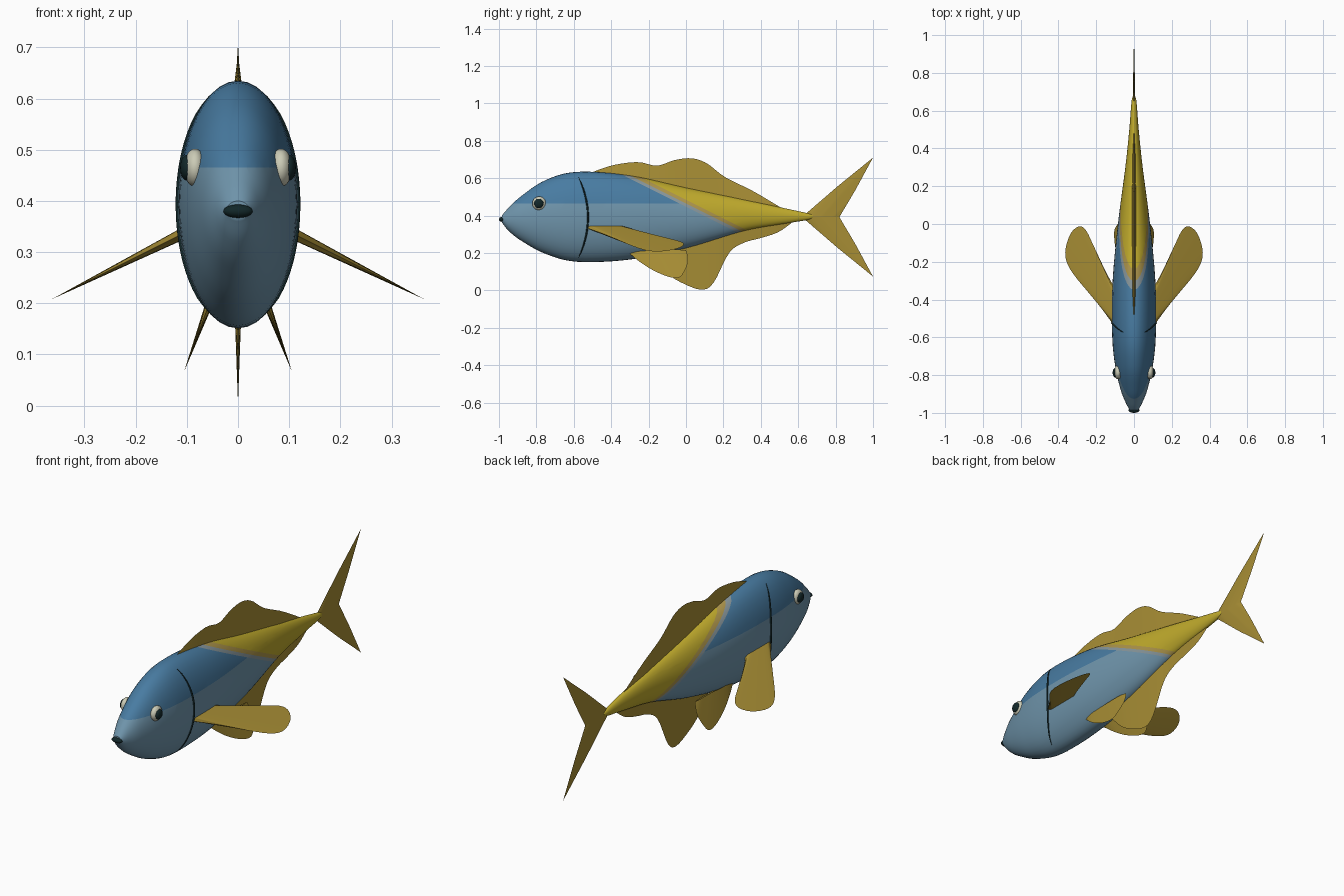
import bpy, bmesh, math
from mathutils import Vector

cube = bpy.data.objects.get("Cube")
if cube:
    bpy.data.objects.remove(cube, do_unlink=True)


def material(name, r, g, b):
    m = bpy.data.materials.new(name)
    m.use_nodes = True
    m.diffuse_color = (r, g, b, 1)
    bsdf = m.node_tree.nodes["Principled BSDF"]
    bsdf.inputs["Base Color"].default_value = (r, g, b, 1)
    bsdf.inputs["Roughness"].default_value = 0.6
    return m


BACK = material("back blue", .065, .2, .36)
BELLY = material("belly pale blue", .16, .3, .41)
YELLOW = material("tail yellow", .52, .4, .025)
TAN = material("edge tan", .42, .3, .07)
GREY = material("edge grey", .25, .31, .33)
FIN = material("fin ochre", .39, .27, .035)
WHITE = material("eye white", .6, .6, .47)
DARK = material("dark teal", .006, .02, .022)


def sample(points, count, smooth=True):
    """Evenly sample a polyline or a spline through the points."""
    pts = [Vector(p) for p in points]
    out = []
    for k in range(count + 1):
        f = k / count * (len(pts) - 1)
        i = min(int(f), len(pts) - 2)
        t = f - i
        b, c = pts[i], pts[i + 1]
        if smooth:
            a, d = pts[max(i - 1, 0)], pts[min(i + 2, len(pts) - 1)]
            out.append(b + (c - a) * (t / 2) + (2 * a - 5 * b + 4 * c - d) * (t * t / 2)
                       + (3 * b - a - 3 * c + d) * (t ** 3 / 2))
        else:
            out.append(b.lerp(c, t))
    return out


def shade(ob):
    bpy.ops.object.select_all(action="DESELECT")
    ob.select_set(True)
    bpy.context.view_layer.objects.active = ob
    bpy.ops.object.shade_smooth_by_angle(angle=math.radians(40))


def make(name, bm, *mats):
    bmesh.ops.recalc_face_normals(bm, faces=bm.faces)
    me = bpy.data.meshes.new(name)
    bm.to_mesh(me)
    bm.free()
    for m in mats:
        me.materials.append(m)
    ob = bpy.data.objects.new(name, me)
    bpy.context.collection.objects.link(ob)
    shade(ob)
    return ob


# Body sections: y, bottom, top, half width
sections = sample([
    (-.985, .365, .4, .022), (-.95, .32, .44, .042), (-.88, .265, .505, .07),
    (-.75, .195, .59, .1), (-.58, .153, .634, .116), (-.3, .165, .615, .113),
    (0, .225, .55, .085), (.3, .315, .488, .046), (.5, .352, .445, .025),
    (.64, .375, .415, .014), (.675, .385, .405, .007)], 60)

# Body loft
SIDES = 40
bm = bmesh.new()
rings = []
for y, low, high, w in sections:
    ring = []
    for k in range(SIDES):
        a = math.tau * k / SIDES
        ring.append(bm.verts.new((w * math.sin(a), y, (low + high) / 2 + (high - low) / 2 * math.cos(a))))
    rings.append(ring)
for r, s in zip(rings, rings[1:]):
    for k in range(SIDES):
        n = (k + 1) % SIDES
        bm.faces.new((r[k], r[n], s[n], s[k]))
bm.faces.new(rings[0])
bm.faces.new(rings[-1])

# Cut the colour borders, then colour each zone
SIDE_LINE = .465
SLOPE = Vector((0, .5, 1))
BANDS = (.447, .464, .485)
cuts = [(Vector((0, 0, 1)), SIDE_LINE)] + [(SLOPE, b) for b in BANDS]
for normal, level in cuts:
    bmesh.ops.bisect_plane(bm, geom=bm.verts[:] + bm.edges[:] + bm.faces[:], dist=1e-5,
                           plane_co=(0, 0, level), plane_no=normal)
for f in bm.faces:
    c = f.calc_center_median()
    zone = sum(c.dot(SLOPE) > b for b in BANDS)
    f.material_index = zone + 1 if zone else int(c.z < SIDE_LINE)
make("body", bm, BACK, BELLY, GREY, TAN, YELLOW)
# (zone 1, 2 and 3 map to grey, tan and yellow)


def fin(name, base, edge, thick, place, normal, smooth=True, count=32):
    """Thin fin, thick along its base and sharp along its outer edge."""
    bm = bmesh.new()
    off = Vector(normal).normalized() * thick
    roots = [Vector(place(*p)) for p in sample(base, count, smooth)]
    tips = [bm.verts.new(place(*p)) for p in sample(edge, count, smooth)]
    for sign in (1, -1):
        row = []
        for k, p in enumerate(roots):
            row.append(bm.verts.new(p + off * sign * min(1, 6 * k / count, 6 * (count - k) / count)))
        for k in range(count):
            bm.faces.new((row[k], row[k + 1], tips[k + 1], tips[k]))
    bmesh.ops.remove_doubles(bm, verts=bm.verts, dist=1e-5)
    return make(name, bm, FIN)


def middle(y, z):
    return (0, y, z)


# Fins on the centre line
fin("dorsal_fin",
    [(-.53, .62), (-.25, .57), (0, .5), (.25, .45), (.52, .42)],
    [(-.53, .62), (-.4, .667), (-.26, .686), (-.155, .667), (-.06, .697), (.03, .706),
     (.11, .68), (.21, .605), (.36, .53), (.52, .435)],
    .013, middle, (1, 0, 0))
fin("anal_fin",
    [(-.2, .2), (0, .27), (.2, .33), (.4, .38), (.6, .39)],
    [(-.2, .2), (-.1, .09), (0, .03), (.09, .004), (.15, .045), (.23, .2), (.31, .255),
     (.4, .28), (.5, .315), (.6, .39)],
    .01, middle, (1, 0, 0))

# Forked tail, two mirrored lobes
for name, flip in (("upper", 1), ("lower", -1)):
    fin(name + "_tail_lobe",
        [(.62, .392), (.67, .392), (.72, .392), (.77, .392), (.82, .392)],
        [(.62, .392), (.81, .556), (1, .71), (.902, .53), (.82, .392)],
        .005, lambda y, z: (0, y, .392 + flip * (z - .392)), (1, 0, 0), smooth=False)


def ball(name, at, radii, mat):
    bm = bmesh.new()
    bmesh.ops.create_uvsphere(bm, u_segments=24, v_segments=14, radius=1)
    bmesh.ops.scale(bm, vec=radii, verts=bm.verts)
    bmesh.ops.translate(bm, vec=at, verts=bm.verts)
    return make(name, bm, mat)


def gill(name, s):
    """Thin dark arc lying on the body surface."""
    cu = bpy.data.curves.new(name, "CURVE")
    cu.dimensions = "3D"
    cu.bevel_depth = .005
    cu.materials.append(DARK)
    line = cu.splines.new("POLY")
    line.points.add(24)
    for k, p in enumerate(line.points):
        u = k / 12 - 1
        y, z = -.524 - .05 * u * u, .39 + .215 * u
        low, high, w = min(sections, key=lambda q: abs(q[0] - y))[1:]
        h = (2 * z - low - high) / (high - low)
        p.co = (s * w * math.sqrt(max(0, 1 - h * h)), y, z, 1)
        p.radius = 1 - .7 * abs(u) ** 3
    bpy.context.collection.objects.link(bpy.data.objects.new(name, cu))


# Paired parts
for side, s in (("left", 1), ("right", -1)):
    fin(side + "_pectoral_fin",
        [(.09, -.56), (.09, -.5), (.09, -.42), (.09, -.35)],
        [(.09, -.56), (.2, -.41), (.31, -.28), (.357, -.2), (.362, -.13), (.335, -.05),
         (.29, -.012), (.25, -.04), (.2, -.15), (.15, -.26), (.09, -.35)],
        .012, lambda x, y: (s * x, y, .335 - (x - .11) * .5), (s * .45, 0, .89))
    fin(side + "_pelvic_fin",
        [(-.31, .205), (-.2, .21), (-.1, .215), (0, .215)],
        [(-.31, .205), (-.25, .155), (-.18, .11), (-.1, .075), (-.04, .068), (-.01, .1),
         (.012, .16), (0, .215)],
        .008, lambda y, z: (s * (.056 + (.2 - z) * .37), y, z), (.93, 0, s * .35))
    ball(side + "_eye", (s * .084, -.785, .465), (.022, .037, .037), WHITE)
    ball(side + "_pupil", (s * .1, -.787, .465), (.013, .025, .025), DARK)
    gill(side + "_gill_slit", s)

ball("mouth", (0, -.985, .38), (.029, .015, .013), DARK)
